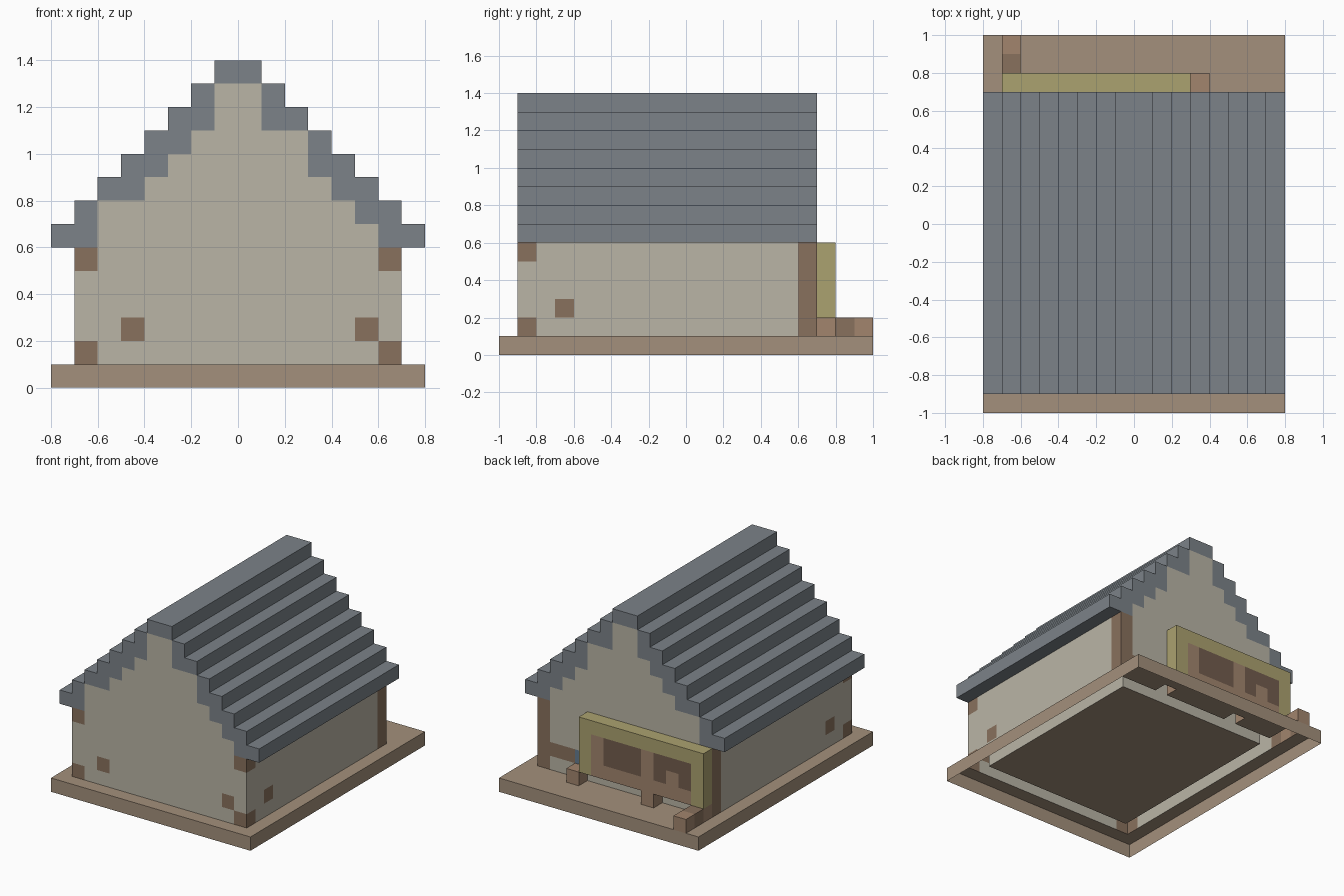
import bpy, bmesh
from mathutils import Vector

if "Cube" in bpy.data.objects:
    bpy.data.objects.remove(bpy.data.objects["Cube"])

S = 0.1            # block size
blocks = {}        # (i, j, k) -> (part name, colour name)

COLOURS = {
    "plaster": (0.49, 0.46, 0.38), "timber": (0.25, 0.165, 0.11),
    "slab": (0.37, 0.28, 0.20), "slate": (0.20, 0.225, 0.25),
    "straw": (0.41, 0.36, 0.16), "plank": (0.36, 0.235, 0.155),
    "dark_plank": (0.17, 0.11, 0.075), "glass": (0.13, 0.20, 0.28),
}


def material(name):
    m = bpy.data.materials.get(name) or bpy.data.materials.new(name)
    m.diffuse_color = (*COLOURS[name], 1)
    m.use_nodes = True
    m.node_tree.nodes["Principled BSDF"].inputs["Base Color"].default_value = m.diffuse_color
    return m


def fill(part, colour, x, y, z):
    """Fill a range of blocks, in tenths of a unit."""
    for i in range(*x):
        for j in range(*y):
            for k in range(*z):
                blocks[i, j, k] = (part, colour)


def paint(colour, x, y, z):
    """Recolour blocks that are already there."""
    for i in range(*x):
        for j in range(*y):
            for k in range(*z):
                if (i, j, k) in blocks:
                    blocks[i, j, k] = (blocks[i, j, k][0], colour)


def build(part):
    """Make the exposed faces of a part; the underside of the model is open."""
    bm = bmesh.new()
    mats = sorted({c for p, c in blocks.values() if p == part})
    for cell, (p, c) in blocks.items():
        if p != part:
            continue
        for axis in range(3):
            for side in (-1, 1):
                d = [0, 0, 0]
                d[axis] = side
                near = tuple(a + b for a, b in zip(cell, d))
                if near in blocks or near[2] < 0:
                    continue
                u, v, n = Vector(), Vector(), Vector(d)
                u[(axis + 1) % 3] = 0.5
                v[(axis + 2) % 3] = 0.5 * side
                mid = Vector(cell) + Vector((0.5, 0.5, 0.5)) + n * 0.5
                f = bm.faces.new([bm.verts.new((mid + q) * S)
                                  for q in (-u - v, u - v, u + v, v - u)])
                f.material_index = mats.index(c)
    bmesh.ops.remove_doubles(bm, verts=bm.verts, dist=0.001)
    bmesh.ops.dissolve_limit(bm, angle_limit=0.01, verts=bm.verts,
                             edges=bm.edges, delimit={'MATERIAL'})
    bmesh.ops.triangulate(bm, faces=[f for f in bm.faces if len(f.verts) > 4])
    me = bpy.data.meshes.new(part)
    bm.to_mesh(me)
    bm.free()
    for c in mats:
        me.materials.append(material(c))
    bpy.context.collection.objects.link(bpy.data.objects.new(part, me))


# foundation slab
fill("foundation", "slab", (-8, 8), (-10, 10), (0, 1))

# side walls, then end walls with stepped gables
for x in (-7, 6):
    fill("walls", "plaster", (x, x + 1), (-9, 7), (1, 6))
for y in (-9, 6):
    fill("walls", "plaster", (-7, 7), (y, y + 1), (1, 6))
    for s in range(7):
        for x in (s, -s - 1):
            fill("walls", "plaster", (x, x + 1), (y, y + 1), (6, 13 - s))

# roof, two blocks thick and stepping down from the ridge
for s in range(8):
    low = 13 if s == 0 else 6 if s == 7 else 12 - s
    for x in (s, -s - 1):
        fill("roof", "slate", (x, x + 1), (-9, 7), (low, 14 - s))
for y in (-9, 6):
    blocks[2, y, 10] = blocks[-6, y, 7] = ("walls", "plaster")

# timber corners and exposed patches
for x in (-7, 6):
    paint("timber", (x, x + 1), (6, 7), (1, 6))
    for z in (1, 5):
        paint("timber", (x, x + 1), (-9, -8), (z, z + 1))
    paint("timber", (x, x + 1), (-7, -6), (2, 3))
for x in (-5, 5):
    paint("timber", (x, x + 1), (-9, -8), (2, 3))
paint("timber", (4, 6), (6, 7), (2, 3))
paint("glass", (3, 4), (6, 7), (2, 3))

# framed panel on the back
fill("back_panel", "straw", (-7, 3), (7, 8), (2, 6))
paint("plank", (-6, 2), (7, 8), (2, 5))
paint("dark_plank", (-2, 1), (7, 8), (3, 5))
paint("dark_plank", (-6, -3), (7, 8), (3, 5))
paint("plank", (-5, -4), (7, 8), (3, 4))

# feet and loose blocks under the panel
for x in (3, -3, -7):
    fill("feet", "plank", (x, x + 1), (7, 8), (1, 2))
fill("feet", "timber", (-7, -6), (8, 9), (1, 2))
fill("feet", "plank", (-7, -6), (9, 10), (1, 2))

for part in ("foundation", "walls", "roof", "back_panel", "feet"):
    build(part)
